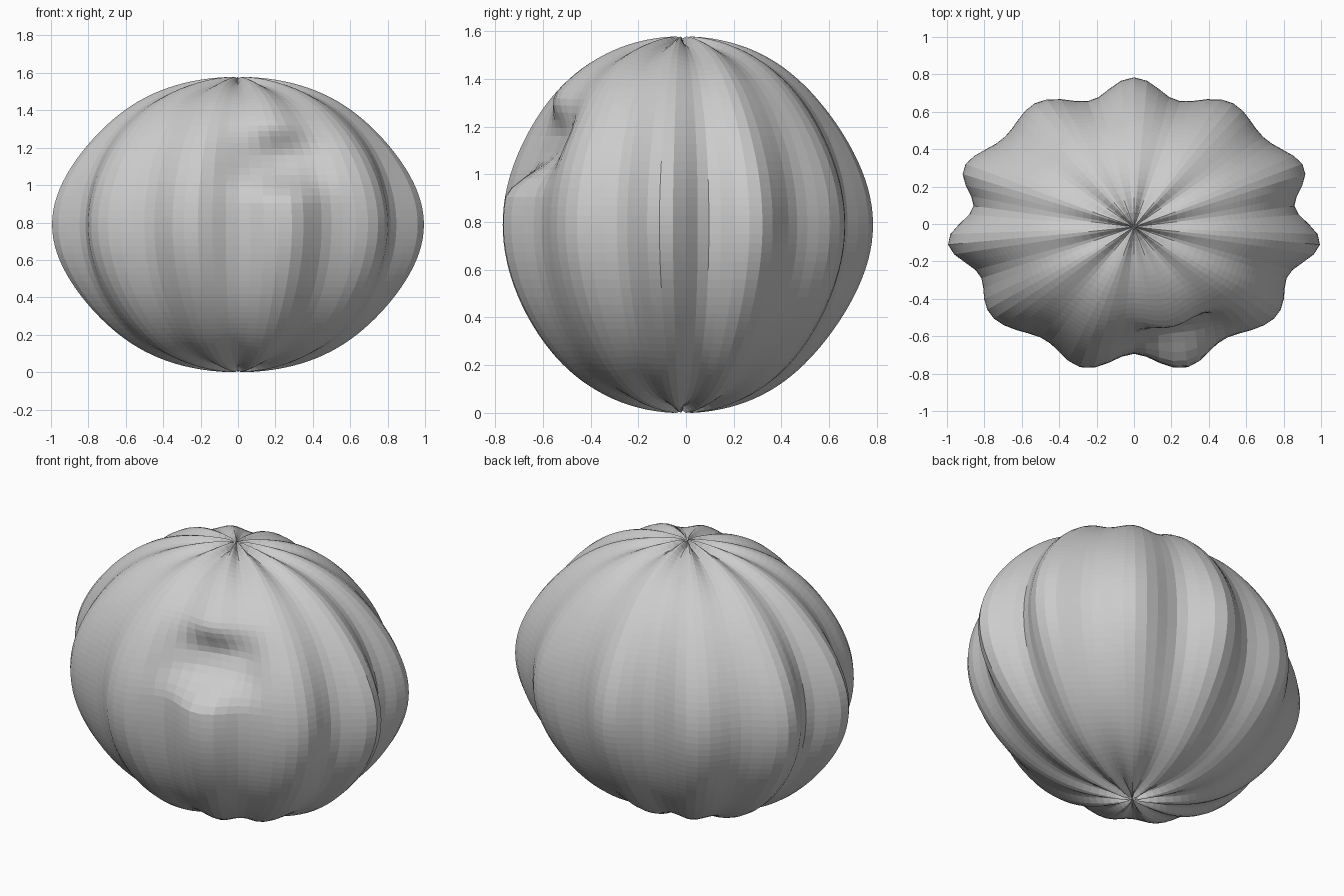
import bpy, bmesh, math

if "Cube" in bpy.data.objects:
    bpy.data.objects.remove(bpy.data.objects["Cube"])

LOBES = 11
SEGMENTS = LOBES * 8
RINGS = 64


def smooth(a, b, t):
    t = max(0.0, min(1.0, (t - a) / (b - a)))
    return t * t * (3 - 2 * t)


def shell_point(theta, phi):
    s, c = math.sin(phi), math.cos(phi)
    wave = math.cos(LOBES * (theta - math.pi / 2))
    # ribs are strongest around the middle and on the four axis directions
    front = max(0.0, -math.sin(theta))
    axis = math.cos(4 * theta)
    pinch = 0.03 * math.sin(2 * phi) ** 2 * (1 - 0.9 * front)
    r = 0.942 - 0.006 * axis - pinch + 0.06 * c ** 4 + 0.028 * front ** 2
    r += (0.052 + 0.02 * axis) * wave * (0.45 + 0.55 * s ** 6)
    x = r * s * math.cos(theta) * 0.998
    y = 0.778 * r * s * math.sin(theta) - 0.015 * abs(c) ** 3
    # creases also dip toward both poles
    z = 0.79 + 0.79 * c * (1 + 0.02 * (wave - 1) * c ** 4)
    # dent high on the front right rib
    if y < 0:
        across = math.exp(-((x - 0.24) / 0.2) ** 2)
        along = smooth(0.9, 1.1, z) * (1 - smooth(1.14, 1.36, z))
        y += 0.16 * across * along
    return x, y, z


# ribbed gourd body
bm = bmesh.new()
rings = []
for i in range(1, RINGS):
    phi = math.pi * i / RINGS
    rings.append([bm.verts.new(shell_point(math.pi / 2 + math.tau * j / SEGMENTS, phi))
                  for j in range(SEGMENTS)])
top = bm.verts.new((0, -0.015, 1.57))
bottom = bm.verts.new((0, -0.015, 0.01))
for j in range(SEGMENTS):
    k = (j + 1) % SEGMENTS
    bm.faces.new((top, rings[0][j], rings[0][k]))
    bm.faces.new((bottom, rings[-1][k], rings[-1][j]))
    for a, b in zip(rings, rings[1:]):
        bm.faces.new((a[j], b[j], b[k], a[k]))
bmesh.ops.recalc_face_normals(bm, faces=bm.faces)

# rest on the ground
low = min(v.co.z for v in bm.verts)
for v in bm.verts:
    v.co.z -= low

mesh = bpy.data.meshes.new("ribbed_body")
bm.to_mesh(mesh)
bm.free()
body = bpy.data.objects.new("ribbed_body", mesh)
bpy.context.collection.objects.link(body)

# plain grey
grey = bpy.data.materials.new("light grey")
grey.diffuse_color = (0.6, 0.6, 0.6, 1)
grey.use_nodes = True
grey.node_tree.nodes["Principled BSDF"].inputs["Base Color"].default_value = grey.diffuse_color
mesh.materials.append(grey)
